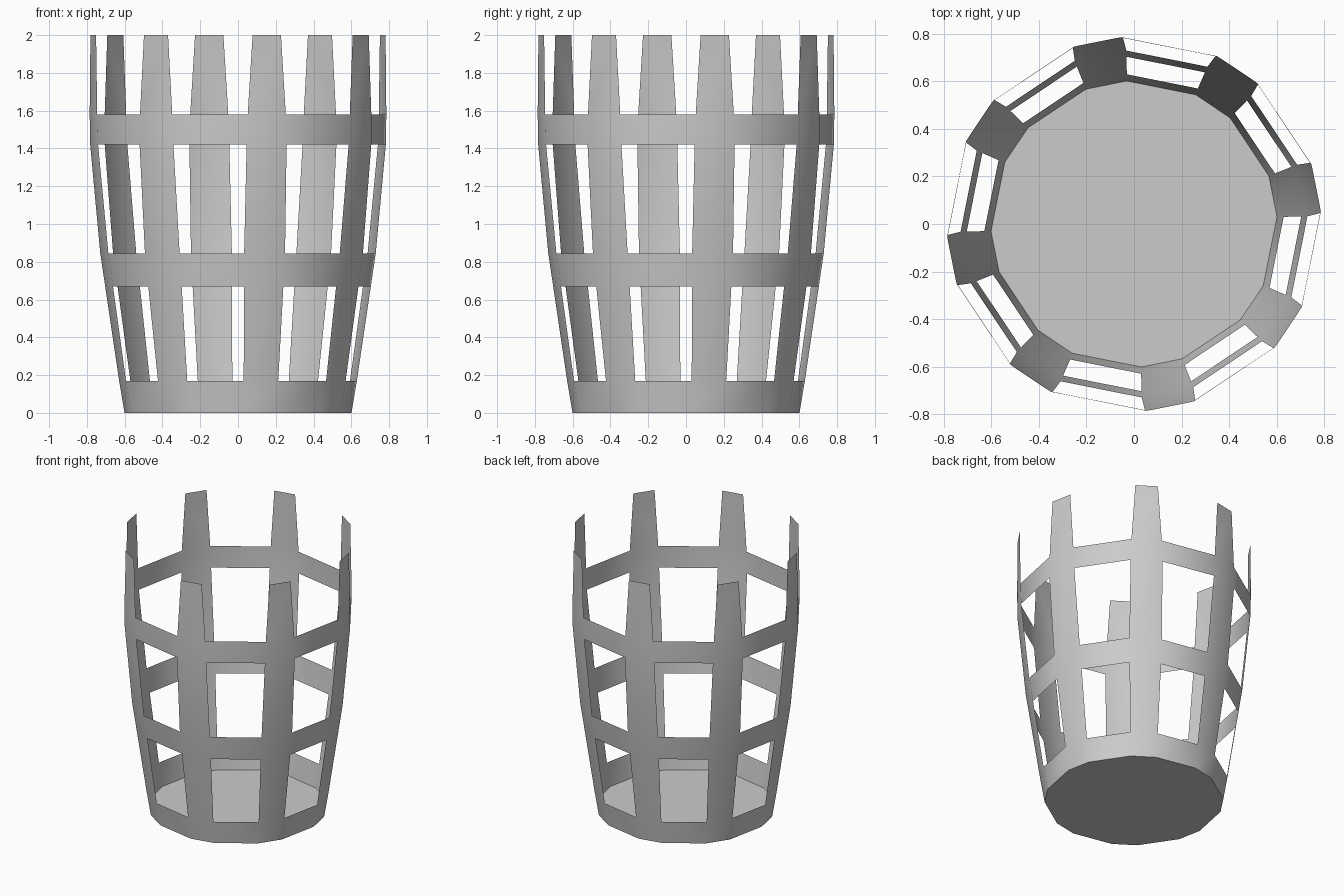
import bpy, bmesh
from math import radians, sin, cos

if "Cube" in bpy.data.objects:
    bpy.data.objects.remove(bpy.data.objects["Cube"])

RIBS = 8
OFFSET = radians(11.25)
# height, radius, half-angle of each rib (degrees), band of gaps filled above this level
LEVELS = [
    (0.00, 0.602, 8.3, True),
    (0.17, 0.630, 8.5, False),
    (0.67, 0.704, 8.7, True),
    (0.845, 0.730, 8.7, False),
    (1.42, 0.784, 7.9, True),
    (1.58, 0.787, 7.5, False),
    (2.00, 0.785, 5.6, False),
]


def ring(bm, z, r, half):
    """Two vertices per rib, counter-clockwise."""
    verts = []
    for i in range(RIBS):
        for s in (-1, 1):
            a = radians(-90 + 360 * i / RIBS) + OFFSET + s * radians(half)
            verts.append(bm.verts.new((r * cos(a), r * sin(a), z)))
    return verts


def make_object(name, bm):
    mesh = bpy.data.meshes.new(name)
    bm.to_mesh(mesh)
    bm.free()
    obj = bpy.data.objects.new(name, mesh)
    bpy.context.collection.objects.link(obj)
    return obj


# Open basket wall: ribs all the way up, three horizontal bands between them
bm = bmesh.new()
rings = [ring(bm, z, r, h) for z, r, h, _ in LEVELS]
n = RIBS * 2
for k in range(len(LEVELS) - 1):
    lo, hi = rings[k], rings[k + 1]
    for j in range(n):
        if j % 2 == 0 or LEVELS[k][3]:
            m = (j + 1) % n
            bm.faces.new((lo[j], lo[m], hi[m], hi[j]))
wall = make_object("basket_wall", bm)

# Flat basket floor
bm = bmesh.new()
floor_ring = ring(bm, *LEVELS[0][:3])
bm.faces.new(floor_ring[::-1])
make_object("basket_floor", bm)

# Smooth wall shading
bpy.ops.object.select_all(action='DESELECT')
wall.select_set(True)
bpy.context.view_layer.objects.active = wall
bpy.ops.object.shade_smooth_by_angle(angle=radians(40))
